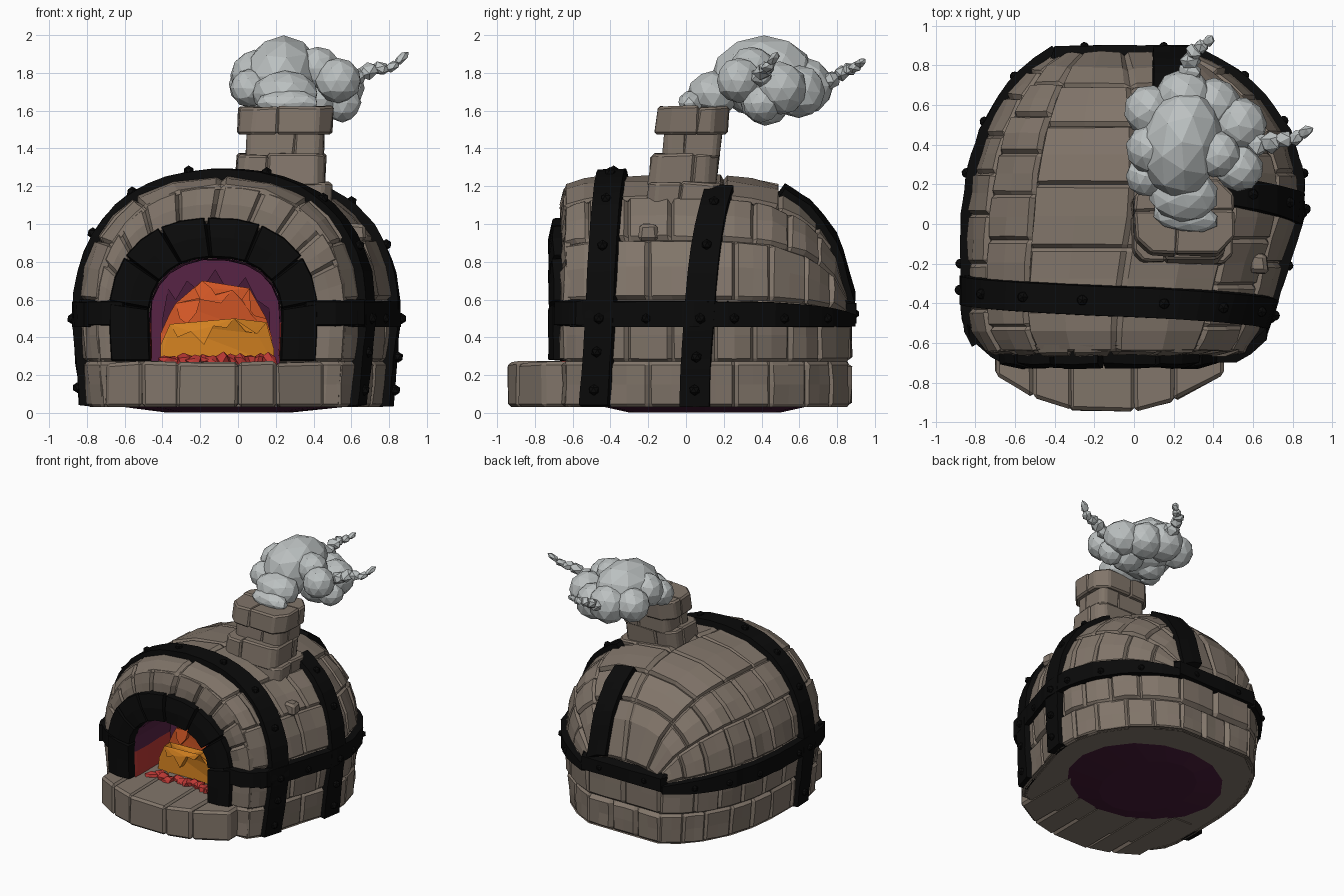
import bpy, bmesh, math, random
from mathutils import Vector, Matrix

if "Cube" in bpy.data.objects:
    bpy.data.objects.remove(bpy.data.objects["Cube"])
random.seed(4)
R = random.uniform

def mat(name, c):
    m = bpy.data.materials.new(name)
    m.diffuse_color = (*c, 1)
    m.use_nodes = True
    m.node_tree.nodes["Principled BSDF"].inputs["Base Color"].default_value = m.diffuse_color
    return m
STONE = mat("stone", (.22, .178, .143))
IRON = mat("black iron", (.003, .003, .003))
SMOKE = mat("smoke grey", (.5, .53, .53))
AMBER = mat("amber flame", (.65, .22, .015))
ORANGE = mat("orange flame", (.68, .1, .02))
RED = mat("ember red", (.5, .04, .035))
PLUM = mat("plum glow", (.095, .017, .06))
DARK = mat("dark purple", (.06, .011, .038))

def finish(name, bm, *mats):
    me = bpy.data.meshes.new(name)
    bm.to_mesh(me)
    bm.free()
    for m in mats:
        me.materials.append(m)
    ob = bpy.data.objects.new(name, me)
    bpy.context.collection.objects.link(ob)
    return ob

# Raised patch on a surface f(u, v, offset): sunken border, raised rough middle
def patch(bm, f, u0, u1, v0, v1, h, nu=3, nv=3, e=.025, j=.006, base=0):
    um, vm = (u0 + u1) / 2, (v0 + v1) / 2
    def steps(a, b, length, n):
        k = min(.3, e / max(length, .01))
        return [a + (b - a) * t for t in [0] + [k + (1 - 2 * k) * i / (n - 1) for i in range(n)] + [1]]
    us = steps(u0, u1, (f(u1, vm, 0) - f(u0, vm, 0)).length, nu)
    vs = steps(v0, v1, (f(um, v1, 0) - f(um, v0, 0)).length, nv)
    out = f(um, vm, .1) - f(um, vm, 0)
    g = [[bm.verts.new(f(u, v, base if i in (0, nu + 1) or k in (0, nv + 1) else h + R(-j, j)))
          for k, v in enumerate(vs)] for i, u in enumerate(us)]
    faces = [bm.faces.new((g[i][k], g[i + 1][k], g[i + 1][k + 1], g[i][k + 1]))
             for i in range(nu + 1) for k in range(nv + 1)]
    for fc in faces:
        fc.normal_update()
    if sum(fc.normal.dot(out) for fc in faces) < 0:
        bmesh.ops.reverse_faces(bm, faces=faces)
    return faces

# Bevelled block from a footprint and z range
def block(bm, pts, z0, z1, bev=.018, j=.008, lean=(0, 0)):
    b = bmesh.new()
    n = len(pts)
    lo = [b.verts.new((x + R(-j, j), y + R(-j, j), z0)) for x, y in pts]
    hi = [b.verts.new((x + lean[0] + R(-j, j), y + lean[1] + R(-j, j), z1 + R(-j, j))) for x, y in pts]
    b.faces.new(lo[::-1]); b.faces.new(hi)
    for i in range(n):
        b.faces.new((lo[i], lo[(i + 1) % n], hi[(i + 1) % n], hi[i]))
    bmesh.ops.bevel(b, geom=b.edges[:], offset=bev, segments=1, affect='EDGES')
    me = bpy.data.meshes.new("tmp")
    b.to_mesh(me); b.free()
    bm.from_mesh(me)
    bpy.data.meshes.remove(me)

def blob(bm, c, r, sub=2, j=.0, rot=None):
    r = r if isinstance(r, tuple) else (r, r, r)
    M = Matrix.Translation(c) @ (rot or Matrix.Rotation(R(-.3, .3), 4, 'Z')) @ Matrix.Diagonal((*r, 1))
    for v in bmesh.ops.create_icosphere(bm, subdivisions=sub, radius=1, matrix=M)['verts']:
        v.co += Vector((R(-j, j), R(-j, j), R(-j, j)))

# Oven shell: arched sections along y (y, left x, right x, top z)
ST = [(-.65, -.74, .56, 1.2), (-.56, -.81, .63, 1.24), (-.45, -.835, .67, 1.25), (-.2, -.84, .745, 1.26), (.05, -.835, .825, 1.26),
      (.25, -.81, .82, 1.25), (.45, -.75, .76, 1.22), (.65, -.64, .62, 1.1), (.78, -.52, .46, .93), (.87, -.38, .28, .62)]
N = 2.3
def station(y):
    y = min(max(y, ST[0][0]), ST[-1][0])
    for a, b in zip(ST, ST[1:]):
        if y <= b[0]:
            t = (y - a[0]) / (b[0] - a[0])
            return [p + (q - p) * t for p, q in zip(a, b)]
def arch(v, xl, xr, zt):
    c, hw, a = (xl + xr) / 2, (xr - xl) / 2, min(abs(v), 1)
    s = 1 if v >= 0 else -1
    if a > .65:
        t = (1 - a) / .35
        return c + s * hw * (.95 + .05 * t), .03 + .47 * t
    ph = (1 - a / .65) * math.pi / 2
    return c + s * hw * max(math.cos(ph), 0) ** (2 / N), .5 + (zt - .5) * math.sin(ph) ** (2 / N)
def shell0(y, v):
    s = station(y)
    x, z = arch(v, *s[1:])
    return Vector((x, s[0], z))
def shell(y, v, off):
    n = (shell0(y + .02, v) - shell0(y - .02, v)).cross(shell0(y, v + .02) - shell0(y, v - .02)).normalized()
    p = shell0(y, v)
    if n.dot(p - Vector((0, 0, .35))) < 0:
        n = -n
    return p + n * off
def back(x, z, off):
    return Vector((x, .865 + off, z))
def front_between(a, b, y0):
    def f(u, v, off):
        p, q = arch(v, *a), arch(v, *b)
        return Vector((p[0] + (q[0] - p[0]) * u, y0 - off + .06 * max(0, u - .6), p[1] + (q[1] - p[1]) * u))
    return f

bm = bmesh.new()
rows = [-1, -.82, -.61, -.43, -.25, 0, .25, .43, .61, .82, 1]
cols = [[-.65, -.43, -.2, .05, .26, .45, .64, .77, .87], [-.65, -.52, -.31, -.08, .15, .36, .55, .71, .87]]
for r, (v0, v1) in enumerate(zip(rows, rows[1:])):
    c = cols[min(r, 9 - r) % 2]
    if r in (4, 5):
        c = [-.65, -.43, -.12, .2, .5, .7, .87]     # larger slabs on the crown
    for u0, u1 in zip(c, c[1:]):
        patch(bm, shell, u0, u1, v0, v1, R(-.002, .008), e=.018, base=-.018)
for z0, z1, xs in ((.03, .27, (-.38, -.16, .06, .28)), (.27, .57, (-.38, -.05, .28))):
    for x0, x1 in zip(xs, xs[1:]):
        patch(bm, back, x0, x1, z0, z1, .01, base=-.02)
front = front_between((-.66, .40, 1.0), (-.76, .58, 1.21), -.635)
fr = [.0, .12, .25, .37, .49, .63, .82, 1]
for a, b in zip(fr, fr[1:]):
    for s in (-1, 1):
        patch(bm, front, 0, 1, s * a, s * b, .025 + R(-.006, .006), e=.018)
block(bm, [(.58, -.25), (.68, -.25), (.67, -.15), (.58, -.15)], .91, 1.0)
finish("oven_bricks", bm, STONE)

bm = bmesh.new()
patch(bm, shell, -.63, .87, -1, 1, -.03, 16, 30, j=0, base=-.03)
finish("mortar_shell", bm, STONE)

# Underside: stone ring and slightly sagging purple base
bm = bmesh.new()
bm.faces.new([bm.verts.new((s[k] * .95, s[0], .035)) for k, st in ((1, ST), (2, ST[::-1])) for s in st]).normal_update()
bmesh.ops.recalc_face_normals(bm, faces=bm.faces[:])
if [f for f in bm.faces][0].normal.z > 0:
    bmesh.ops.reverse_faces(bm, faces=bm.faces[:])
finish("base_ring", bm, STONE)
bm = bmesh.new()
rim = [bm.verts.new((-.02 + .6 * math.cos(-a * math.pi / 8), .1 + .54 * math.sin(-a * math.pi / 8), .033)) for a in range(16)]
mid = [bm.verts.new((-.05 + .33 * math.cos(-a * math.pi / 8), .1 + .4 * math.sin(-a * math.pi / 8), .002)) for a in range(16)]
bm.faces.new(mid)
for i in range(16):
    bm.faces.new((rim[i], rim[(i + 1) % 16], mid[(i + 1) % 16], mid[i]))
finish("base_plate", bm, DARK)

# Hearth ledge
bm = bmesh.new()
hx = [-.7, -.51, -.32, .0, .2, .45]
hy = [-.76, -.88, -.94, -.95, -.89, -.76]
for i in range(5):
    block(bm, [(hx[i] - .003, hy[i]), (hx[i + 1] + .003, hy[i + 1]), (hx[i + 1] + .003, -.15), (hx[i] - .003, -.15)], .03, .268)
finish("hearth_ledge", bm, STONE)

# Door frame of black blocks
INNER, OUTER = (-.47, .23, .82), (-.69, .43, 1.04)
bm = bmesh.new()
frame = front_between(INNER, OUTER, -.62)
dv = [-.82, -.6, -.4, -.2, -.02, .17, .4, .6, .82]
for a, b in zip(dv, dv[1:]):
    patch(bm, frame, 0, 1, a, b, .105, e=.01)
finish("door_frame", bm, IRON)

# Fire chamber
bm = bmesh.new()
def tunnel(y, v, off):
    x, z = arch(v, *INNER)
    k = 1 - off
    return Vector((-.12 + (x + .12) * k, y, .4 + (z - .4) * k))
for f in patch(bm, tunnel, -.66, -.2, -.85, .85, .02, 4, 14, j=.012):
    f.material_index = 1 if f.calc_center_median().z < .48 else 0
bm.faces.new([bm.verts.new((p[0], -.2, p[1])) for p in [arch(-.85 + 1.7 * i / 16, *INNER) for i in range(17)]])
finish("fire_chamber", bm, PLUM, RED)

# Flame layers: front profile tips, extruded with a leaning top
def flame(name, m, y, tips):
    bm = bmesh.new()
    pts = [(tips[0][0], .26)] + tips + [(tips[-1][0], .26)]
    mid = lambda x, z, d: (x, y + d * (1 - (z - .26) * 1.2) + .1 * (z - .26) + .8 * (x + .12) ** 2, z)
    f = [bm.verts.new(mid(x, z, -.05)) for x, z in pts]
    b = [bm.verts.new(mid(x, z, .05)) for x, z in pts]
    bm.faces.new(f); bm.faces.new(b[::-1])
    n = len(pts)
    for i in range(n):
        bm.faces.new((f[i], b[i], b[(i + 1) % n], f[(i + 1) % n]))
    bmesh.ops.triangulate(bm, faces=bm.faces[:])
    bmesh.ops.recalc_face_normals(bm, faces=bm.faces[:])
    finish(name, bm, m)
flame("back_glow", DARK, -.27, [(-.4, .5), (-.37, .66), (-.33, .6), (-.27, .7), (-.2, .64), (-.12, .76), (-.04, .62), (.04, .72), (.1, .6), (.17, .55)])
flame("tall_flames", ORANGE, -.36, [(-.41, .42), (-.36, .53), (-.33, .58), (-.31, .5), (-.27, .47), (-.22, .53), (-.2, .6), (-.23, .66), (-.19, .7),
                                   (-.14, .66), (-.09, .58), (-.03, .65), (.02, .6), (.06, .66), (.07, .52), (.15, .5), (.18, .4)])
flame("low_flames", AMBER, -.46, [(-.41, .36), (-.36, .47), (-.32, .4), (-.25, .43), (-.18, .36), (-.13, .46), (-.06, .45), (-.02, .5), (.04, .43), (.1, .42), (.15, .48), (.19, .34)])
bm = bmesh.new()
for i in range(12):
    blob(bm, (-.38 + .05 * i, -.53 + R(-.05, .03), .275), (.045, .05, R(.025, .05)), 1, .012)
finish("embers", bm, RED)

# Iron bands
bm = bmesh.new()
band1 = lambda v: -.39 - .09 * v
band2 = lambda v: .05 + .2 * (1 - v) ** 2
patch(bm, lambda u, v, o: shell(band1(v) + u, v, o), -.08, .08, -1, 1, .04, 2, 36, e=.008, j=.004, base=-.03)
patch(bm, lambda u, v, o: shell(band2(v) + u, v, o), -.08, .08, .2, 1, .04, 2, 22, e=.008, j=.004, base=-.03)
for s in (-1, 1):
    patch(bm, shell, -.6, .87, s * .685, s * .612, .04, 26, 2, e=.008, j=.004, base=-.03)
patch(bm, back, -.42, .33, .455, .6, .035, 6, 2, e=.02, j=.004, base=-.03)
def plate(x, z, off):
    return Vector((x, -.64 - off + .9 * max(0, -.69 - x, x - .54), z))
for x0, x1 in ((-.84, -.6), (.35, .68)):
    patch(bm, plate, x0, x1, .455, .6, .06, 5, 2, e=.012, j=.003)
def strap(x, y, off):
    s = station(y)
    t = (x - (s[1] + s[2]) / 2) / ((s[2] - s[1]) / 2)
    ph = math.acos(min(abs(t), 1) ** (N / 2))
    return shell(y, math.copysign(.65 * (1 - ph * 2 / math.pi), t), off)
patch(bm, strap, .09, .27, .5, .869, .035, 3, 12, e=.008, j=.003, base=-.03)
finish("iron_bands", bm, IRON)

# Rivets along the bands
bm = bmesh.new()
for v in (-.92, -.65, -.42, -.25, -.08, .1, .28, .46, .65, .78, .93):
    blob(bm, shell(band1(v), v, .04), .03, 1)
for v in (.3, .46, .65, .8, .93):
    blob(bm, shell(band2(v), v, .04), .03, 1)
for y in (-.2, .25, .5, .72):
    for s in (-1, 1):
        blob(bm, shell(y, s * .65, .035), .028, 1)
for x in (-.25, .15):
    blob(bm, (x, .895, .525), .025, 1)
finish("rivets", bm, IRON)

# Chimney: courses of four chamfered bricks, split differently each course
bm = bmesh.new()
for cx, cy, hx_, hy_, z0, z1, k, ch in ((.24, -.02, .25, .19, 1.06, 1.22, .1, .05), (.22, -.02, .235, .18, 1.2, 1.37, -.3, .05),
                                        (.245, .025, .205, .15, 1.35, 1.5, .25, .03), (.245, .025, .25, .19, 1.475, 1.62, -.15, .08)):
    xm, ym = cx + hx_ * k, cy - hy_ * k
    for sx in (-1, 1):
        for sy in (-1, 1):
            X, Y, x, y = cx + sx * hx_, cy + sy * hy_, xm - sx * .004, ym - sy * .004
            p = [(x, y), (X, y), (X, Y - sy * ch), (X - sx * ch, Y), (x, Y)]
            block(bm, p if sx * sy > 0 else p[::-1], z0, z1, .012, .008, (.01, .015))
finish("chimney", bm, STONE)

# Smoke cloud and curling wisps
bm = bmesh.new()
for x, y, z, r in ((.26, .04, 1.64, (.17, .08, .07)), (.25, .15, 1.69, (.18, .14, .12)), (.24, .41, 1.78, (.21, .28, .22)),
                   (.09, .38, 1.79, .13), (.06, .24, 1.72, .1), (.08, .57, 1.74, .13), (.25, .63, 1.73, .15), (.4, .6, 1.7, .14),
                   (.53, .5, 1.72, .14), (.53, .28, 1.76, .12), (.42, .42, 1.66, .14), (.2, .42, 1.65, .12), (.42, .35, 1.82, .12),
                   (.55, .4, 1.64, .1)):
    blob(bm, (x, y, z), r, 2, .004)
finish("smoke_cloud", bm, SMOKE)
bm = bmesh.new()
for path in ([(.58, .42, 1.76), (.66, .39, 1.79), (.72, .43, 1.83), (.79, .42, 1.82), (.84, .45, 1.85), (.89, .48, 1.9)],
             [(.27, .72, 1.74), (.29, .8, 1.78), (.28, .85, 1.82), (.32, .88, 1.82), (.36, .91, 1.84), (.39, .94, 1.87)]):
    for i, (a, b) in enumerate(zip(path, path[1:])):
        a, b = Vector(a), Vector(b)
        w = .066 - .009 * i
        blob(bm, (a + b) / 2, (w, w * .75, (b - a).length * .75), 1, .004, (b - a).to_track_quat('Z', 'Y').to_matrix().to_4x4())
finish("smoke_wisps", bm, SMOKE)
